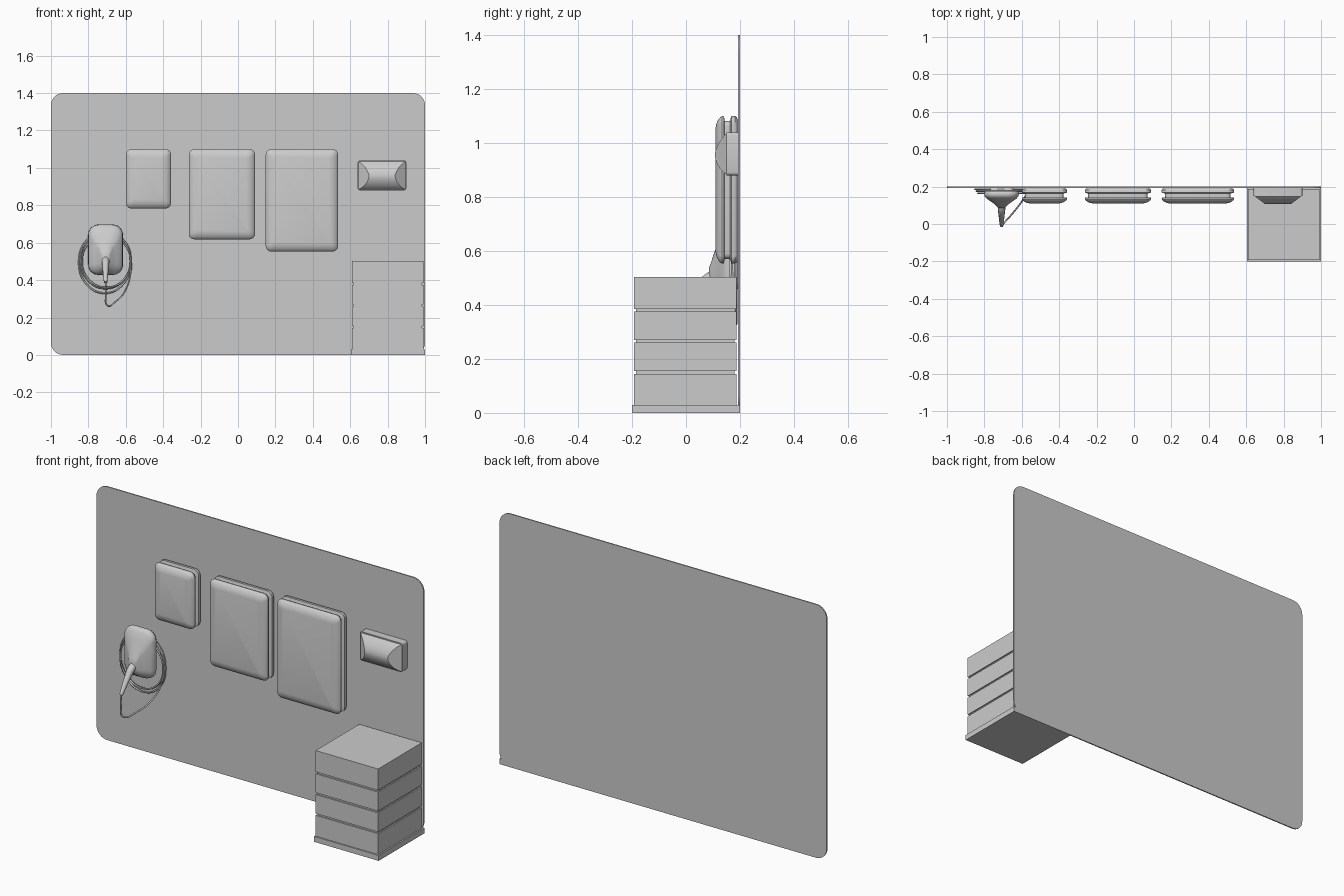
import bpy, bmesh, math

if "Cube" in bpy.data.objects:
    bpy.data.objects.remove(bpy.data.objects["Cube"])


def finish(name, bm, angle=None):
    bmesh.ops.recalc_face_normals(bm, faces=bm.faces)
    me = bpy.data.meshes.new(name)
    bm.to_mesh(me)
    bm.free()
    ob = bpy.data.objects.new(name, me)
    bpy.context.collection.objects.link(ob)
    if angle:
        bpy.ops.object.select_all(action='DESELECT')
        ob.select_set(True)
        bpy.context.view_layer.objects.active = ob
        bpy.ops.object.shade_smooth_by_angle(angle=math.radians(angle))
    return ob


def rounded(x0, x1, z0, z1, r, y, n=6):
    """Rounded rectangle in the XZ plane."""
    pts = []
    for cx, cz, a0 in ((x1 - r, z1 - r, 0), (x0 + r, z1 - r, 90),
                       (x0 + r, z0 + r, 180), (x1 - r, z0 + r, 270)):
        for i in range(n + 1):
            a = math.radians(a0 + 90 * i / n)
            pts.append((cx + r * math.cos(a), y, cz + r * math.sin(a)))
    return pts


def loft(name, rings, angle=None):
    bm = bmesh.new()
    loops = [[bm.verts.new(p) for p in ring] for ring in rings]
    for a, b in zip(loops, loops[1:]):
        for i in range(len(a)):
            j = (i + 1) % len(a)
            bm.faces.new((a[i], a[j], b[j], b[i]))
    bm.faces.new(loops[0])
    bm.faces.new(loops[-1])
    return finish(name, bm, angle)


def box(name, x0, x1, y0, y1, z0, z1):
    return loft(name, [[(x0, y, z0), (x1, y, z0), (x1, y, z1), (x0, y, z1)]
                       for y in (y0, y1)])


def tube(name, pts, radius, radii=None, cyclic=False, res=3):
    cu = bpy.data.curves.new(name, 'CURVE')
    cu.dimensions = '3D'
    cu.bevel_depth = radius
    cu.bevel_resolution = res
    cu.resolution_u = 8
    cu.use_fill_caps = True
    sp = cu.splines.new('BEZIER')
    sp.bezier_points.add(len(pts) - 1)
    sp.use_cyclic_u = cyclic
    for i, (bp, p) in enumerate(zip(sp.bezier_points, pts)):
        bp.co = p
        bp.handle_left_type = bp.handle_right_type = 'AUTO'
        bp.radius = radii[i] if radii else 1
    ob = bpy.data.objects.new(name, cu)
    bpy.context.collection.objects.link(ob)
    return ob


# Wall panel with rounded corners
loft("wall_panel", [rounded(-1, 1, 0, 1.4, 0.065, y, 8) for y in (0.193, 0.2)], 40)

# Stacked floor cabinet: plinth, recessed core and four modules
box("cabinet_plinth", 0.605, 1.0, -0.2, 0.2, 0, 0.03)
box("cabinet_core", 0.617, 0.985, -0.186, 0.18, 0.02, 0.49)
for i, (z0, z1) in enumerate(((0.03, 0.145), (0.155, 0.26), (0.27, 0.375), (0.385, 0.503))):
    box(f"cabinet_module_{i + 1}", 0.61, 0.992, -0.193, 0.187, z0, z1)

# Wall units: pillowed front cover, recessed seam, rear shell (y, inset)
PROFILE = ((0.195, 0.02), (0.188, 0.004), (0.182, 0.0), (0.168, 0.0), (0.163, 0.018),
           (0.143, 0.018), (0.141, 0.001), (0.134, 0.0), (0.127, 0.004),
           (0.119, 0.014), (0.113, 0.027), (0.11, 0.042))
for name, x0, x1, z0 in (("small_wall_unit", -0.6, -0.358, 0.783),
                         ("medium_wall_unit", -0.263, 0.091, 0.618),
                         ("large_wall_unit", 0.148, 0.535, 0.553)):
    loft(name, [rounded(x0 + d, x1 - d, z0 + d, 1.1 - d, max(0.03 - d * 0.5, 0.008), y)
                for y, d in PROFILE], 35)

# Meter box: rounded rectangular body with bowed, hipped front
loft("meter_body", [rounded(0.64, 0.9, 0.88, 1.04, 0.012, y, 3) for y in (0.197, 0.15)], 35)
rings = []
for z, d in ((1.034, 0.003), (1.02, 0.016), (1.0, 0.03), (0.98, 0.039), (0.962, 0.044),
             (0.945, 0.043), (0.925, 0.037), (0.905, 0.025), (0.893, 0.014), (0.885, 0.003)):
    w = 0.128 - 0.058 * d / 0.044
    rings.append([(0.77 - 0.128, 0.151, z), (0.77 - w, 0.151 - d, z),
                  (0.77 + w, 0.151 - d, z), (0.77 + 0.128, 0.151, z)])
loft("meter_front", rings, 30)

# Charger body: sections narrowing to the plug socket (y, half width, z0, z1, radius)
CX = -0.708
loft("charger_body", [rounded(CX - w, CX + w, z0, z1, r, y) for y, w, z0, z1, r in (
    (0.195, 0.062, 0.46, 0.66, 0.03), (0.178, 0.066, 0.455, 0.665, 0.03),
    (0.176, 0.086, 0.435, 0.69, 0.05), (0.165, 0.093, 0.428, 0.697, 0.055),
    (0.148, 0.09, 0.43, 0.695, 0.055), (0.136, 0.08, 0.435, 0.68, 0.05),
    (0.122, 0.06, 0.445, 0.635, 0.045), (0.105, 0.036, 0.455, 0.595, 0.032),
    (0.092, 0.024, 0.472, 0.555, 0.022), (0.086, 0.016, 0.485, 0.54, 0.015))], 50)

# Plug handle
tube("charger_plug", [(CX, 0.12, 0.515), (CX, 0.08, 0.497), (CX, 0.045, 0.46),
                      (CX, 0.01, 0.415), (CX, -0.01, 0.388)],
     0.02, (1.1, 1.0, 0.8, 0.6, 0.45))

# Cable wrapped around the charger
for i, (rx, rz, cz, y) in enumerate(((0.138, 0.165, 0.495, 0.186), (0.134, 0.152, 0.507, 0.176),
                                     (0.13, 0.14, 0.5, 0.165))):
    tube(f"cable_loop_{i + 1}",
         [(CX + (i - 1) * 0.004 + rx * math.cos(k * math.pi / 4), y,
           cz + rz * math.sin(k * math.pi / 4)) for k in range(8)],
         0.0045, cyclic=True, res=2)

# Hanging cable end between plug and loops
tube("cable_end", [(CX, -0.008, 0.392), (CX + 0.001, -0.012, 0.33), (CX + 0.008, 0.0, 0.265),
                   (-0.655, 0.05, 0.285), (-0.6, 0.12, 0.35), (-0.573, 0.165, 0.45),
                   (-0.575, 0.172, 0.53)], 0.0045, res=2)
